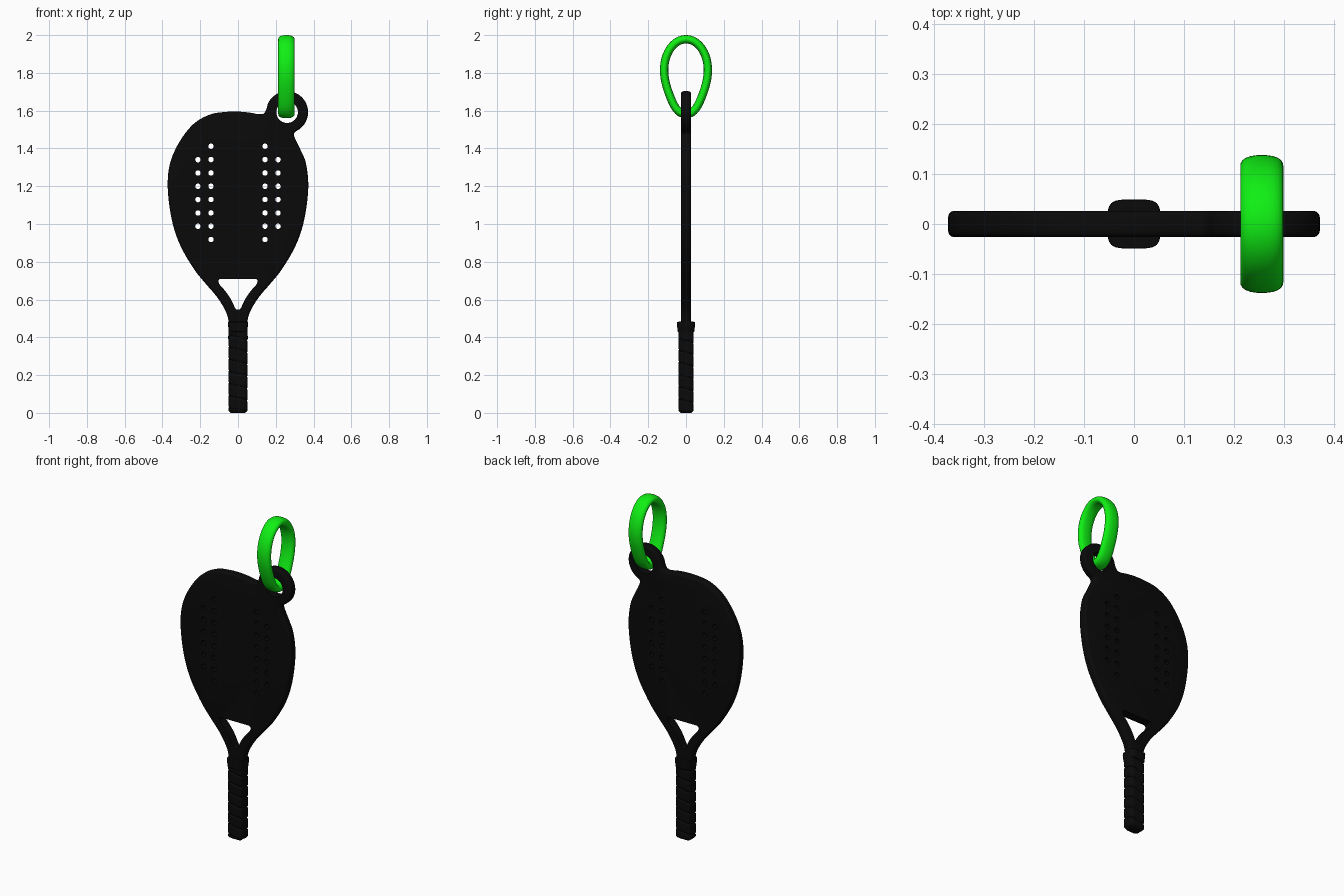
import bpy, bmesh
from math import sin, cos, pi, radians

if "Cube" in bpy.data.objects:
    bpy.data.objects.remove(bpy.data.objects["Cube"])


def material(name, rgb):
    m = bpy.data.materials.new(name)
    m.diffuse_color = (*rgb, 1)
    m.use_nodes = True
    m.node_tree.nodes["Principled BSDF"].inputs["Base Color"].default_value = m.diffuse_color
    return m


BLACK = material("black", (0.003, 0.003, 0.003))
GREEN = material("green", (0.005, 0.87, 0.007))


def finish(bm, name, mat=None):
    bmesh.ops.recalc_face_normals(bm, faces=bm.faces)
    me = bpy.data.meshes.new(name)
    bm.to_mesh(me)
    bm.free()
    ob = bpy.data.objects.new(name, me)
    bpy.context.collection.objects.link(ob)
    if mat:
        me.materials.append(mat)
    return ob


def activate(ob):
    bpy.ops.object.select_all(action='DESELECT')
    ob.select_set(True)
    bpy.context.view_layer.objects.active = ob


def spline(pts, n=5):
    """Closed smooth curve through 2D points."""
    out, k = [], len(pts)
    for i in range(k):
        p = [pts[(i + j - 1) % k] for j in range(4)]
        for s in range(n):
            t = s / n
            out.append(tuple(0.5 * (2 * b + (c - a) * t + (2 * a - 5 * b + 4 * c - d) * t * t
                                    + (3 * b - a - 3 * c + d) * t ** 3)
                             for a, b, c, d in zip(*p)))
    return out


def circle(cx, cz, r, n):
    return [(cx + r * cos(2 * pi * i / n), cz + r * sin(2 * pi * i / n)) for i in range(n)]


def prism(bm, loop, h):
    """Extrude an xz outline from y = -h to y = h."""
    f = bm.faces.new([bm.verts.new((x, -h, z)) for x, z in loop])
    g = bmesh.ops.extrude_face_region(bm, geom=[f])['geom']
    bmesh.ops.translate(bm, vec=(0, 2 * h, 0), verts=[v for v in g if isinstance(v, bmesh.types.BMVert)])


def loft(bm, rings, closed=False):
    vs = [[bm.verts.new(p) for p in r] for r in rings]
    n = len(vs[0])
    for a, b in zip(vs, vs[1:] + vs[:1] if closed else vs[1:]):
        for i in range(n):
            bm.faces.new((a[i], a[(i + 1) % n], b[(i + 1) % n], b[i]))
    if not closed:
        bm.faces.new(vs[0])
        bm.faces.new(vs[-1])


def superellipse(t, a, b, e):
    c, s = cos(t), sin(t)
    k = (abs(c) ** e + abs(s) ** e) ** (-1 / e)
    return a * c * k, b * s * k


# Paddle plate: head, throat and keyring lug in one outline
LX, LZ, LR = 0.26, 1.592, 0.111
side = [(.045, .38), (.048, .44), (.051, .49), (.066, .54), (.11, .612), (.172, .685), (.232, .76),
        (.305, .885), (.35, 1.02), (.372, 1.19), (.36, 1.32), (.31, 1.435)]
left = [(-x, z) for x, z in side] + [(-.235, 1.53), (-.15, 1.579), (-.07, 1.593), (0, 1.595),
                                     (.06, 1.59), (.105, 1.582), (.135, 1.584)]
lug = [(LX + LR * cos(radians(a)), LZ + LR * sin(radians(a))) for a in range(172, -60, -15)]
right = [(.301, 1.486), (.296, 1.471), (.308, 1.44), (.33, 1.395)] + side[-2::-1]
bm = bmesh.new()
prism(bm, spline(left + lug + right), 0.0265)
plate = finish(bm, "paddle_plate", BLACK)
bev = plate.modifiers.new("edge", 'BEVEL')
bev.width, bev.segments, bev.use_clamp_overlap = 0.013, 3, False
bev.limit_method, bev.angle_limit = 'ANGLE', radians(50)

# Openings: throat triangle, lug eye and the rows of drilled holes
bm = bmesh.new()
half = [(.04, .71), (.075, .71), (.095, .709), (.104, .698), (.096, .678), (.073, .652),
        (.047, .617), (.028, .582), (.014, .553)]
prism(bm, spline([(0, .71)] + half + [(0, .546)] + [(-x, z) for x, z in half[::-1]], 3), 0.1)
prism(bm, circle(LX, LZ, 0.057, 40), 0.1)
for s in (-1, 1):
    for x, z0, n in ((.212, .988, 6), (.143, .918, 8)):
        for i in range(n):
            prism(bm, circle(s * x, z0 + i * 0.0705, 0.0145, 16), 0.1)
cutter = finish(bm, "hole_cutter")
cutter.hide_render = True
boo = plate.modifiers.new("holes", 'BOOLEAN')
boo.object, boo.operation, boo.solver = cutter, 'DIFFERENCE', 'EXACT'
activate(plate)
for m in ("edge", "holes"):
    bpy.ops.object.modifier_apply(modifier=m)
bpy.data.objects.remove(cutter)

# Handle grip with a spiral wrap groove
N, M, TOP = 48, 130, 0.445
rings = []
for j in range(M + 1):
    z = TOP * j / M
    end = 0.012 * max(0, 1 - z / 0.015) ** 2
    ring = []
    for i in range(N):
        t = 2 * pi * i / N
        u = (z / 0.064 + i / N) % 1
        d = 0.006 * max(0, 1 - min(u, 1 - u) / 0.13) + end
        x, y = superellipse(t, 0.05 - d, 0.04 - d, 5)
        ring.append((x, y, z))
    rings.append(ring)
bm = bmesh.new()
loft(bm, rings)
grip = finish(bm, "handle_grip", BLACK)

# Flared collar at the top of the grip
bm = bmesh.new()
loft(bm, [[(*superellipse(2 * pi * i / N, a, b, 4.5), z) for i in range(N)]
          for a, b, z in ((.046, .036, .425), (.05, .044, .432), (.053, .049, .475),
                          (.052, .048, .482), (.046, .03, .483))])
collar = finish(bm, "grip_collar", BLACK)

# Egg-shaped carry ring, flattened band section
rings = []
for i in range(64):
    t = 2 * pi * i / 64
    zc, h = 1.815, (0.163 if sin(t) > 0 else 0.233)
    k = 1 if sin(t) > 0 else 1 - 0.10 * sin(2 * t) ** 2
    cy, cz = 0.116 * cos(t) * k, zc + h * sin(t)
    ny, nz = cos(t) * h, 0.116 * sin(t)
    l = (ny * ny + nz * nz) ** 0.5
    ring = []
    for q in range(24):
        x, o = superellipse(2 * pi * q / 24, 0.043, 0.022, 2.4)
        ring.append((0.256 + x, cy + ny / l * o, cz + nz / l * o))
    rings.append(ring)
bm = bmesh.new()
loft(bm, rings, closed=True)
carry_ring = finish(bm, "carry_ring", GREEN)

for ob in (plate, grip, collar, carry_ring):
    activate(ob)
    bpy.ops.object.shade_smooth_by_angle(angle=radians(35))
